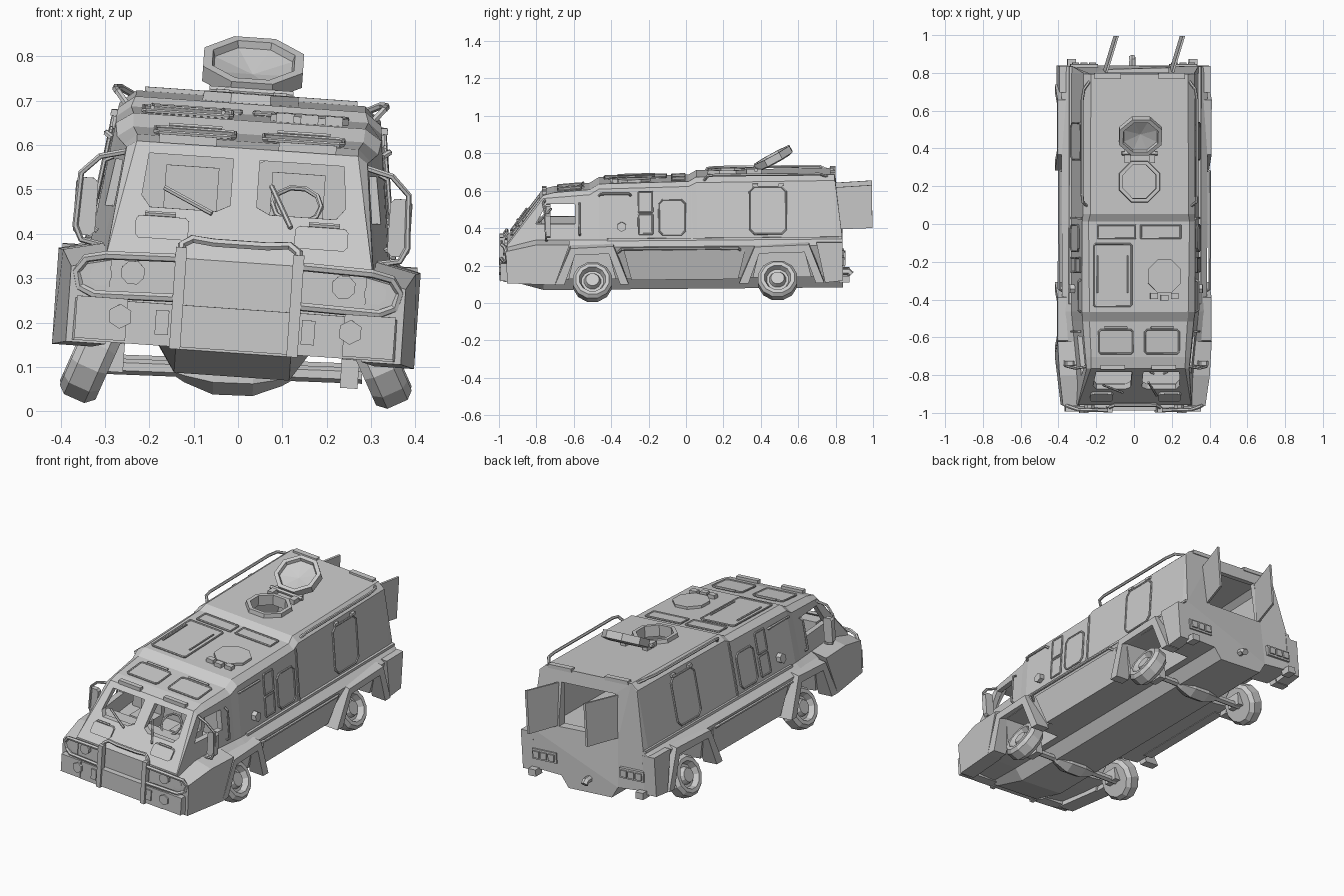
import bpy, bmesh
from math import sin, cos, pi, radians
from mathutils import Matrix, Vector

if "Cube" in bpy.data.objects:
    bpy.data.objects.remove(bpy.data.objects["Cube"])

# The whole body leans slightly on its suspension
LEAN = (Matrix.Translation((-0.02, 0, 0)) @ Matrix.Rotation(radians(4), 4, 'Y')
        @ Matrix.Rotation(radians(0.5), 4, 'X'))


def add(name, bm, mirror=False, M=LEAN):
    bmesh.ops.remove_doubles(bm, verts=bm.verts, dist=1e-5)
    if mirror:
        d = bmesh.ops.duplicate(bm, geom=bm.verts[:] + bm.edges[:] + bm.faces[:])['geom']
        for v in d:
            if isinstance(v, bmesh.types.BMVert):
                v.co.x *= -1
    bmesh.ops.recalc_face_normals(bm, faces=bm.faces)
    me = bpy.data.meshes.new(name)
    bm.to_mesh(me)
    bm.free()
    me.transform(M)
    ob = bpy.data.objects.new(name, me)
    bpy.context.collection.objects.link(ob)
    return ob


def skin(bm, rings, caps=True, loop=False):
    R = [[bm.verts.new(p) for p in r] for r in rings]
    n = len(R[0])
    for i in range(len(R) if loop else len(R) - 1):
        a, b = R[i], R[(i + 1) % len(R)]
        for k in range(n):
            bm.faces.new((a[k], a[(k + 1) % n], b[(k + 1) % n], b[k]))
    if caps and not loop:
        bm.faces.new(R[0])
        bm.faces.new(R[-1])


def plate(name, pts, place, h0, h1, mirror=False):
    bm = bmesh.new()
    skin(bm, [[place(u, v, h) for u, v in pts] for h in (h0, h1)])
    return add(name, bm, mirror)


def tube(name, pts, r, mirror=False, loop=False, n=6, M=LEAN):
    P, rings = [Vector(p) for p in pts], []
    for i, p in enumerate(P):
        a = P[i - 1] if i or loop else p
        b = P[(i + 1) % len(P)] if i < len(P) - 1 or loop else p
        t = ((p - a).normalized() + (b - p).normalized()).normalized()
        s = t.orthogonal() if not rings else s - t * s.dot(t)
        s.normalize()
        q = t.cross(s)
        rings.append([p + r * (s * cos(2 * pi * k / n) + q * sin(2 * pi * k / n)) for k in range(n)])
    bm = bmesh.new()
    skin(bm, rings, loop=loop)
    return add(name, bm, mirror, M)


def lathe(name, prof, n, M):
    bm = bmesh.new()
    skin(bm, [[(x, r * cos(2 * pi * (k + .5) / n), r * sin(2 * pi * (k + .5) / n)) for k in range(n)]
              for r, x in prof], caps=False)
    bmesh.ops.dissolve_degenerate(bm, dist=1e-5, edges=bm.edges)
    return add(name, bm, M=M)


def box(name, x0, x1, y0, y1, z0, z1, mirror=False):
    return plate(name, rect(x0, x1, y0, y1), lambda u, v, h: (u, v, h), z0, z1, mirror)


def rect(a, b, c, d, k=0):
    if not k:
        return [(a, c), (b, c), (b, d), (a, d)]
    return [(a + k, c), (b - k, c), (b, c + k), (b, d - k), (b - k, d), (a + k, d), (a, d - k), (a, c + k)]


def ngon(u, v, r, n, s=1):
    return [(u + r * cos(2 * pi * (k + .5) / n), v + s * r * sin(2 * pi * (k + .5) / n)) for k in range(n)]


# Placement on the body surfaces
ROOF = [(-.955, .345), (-.76, .60), (-.70, .615), (-.51, .63), (-.46, .66), (.02, .67), (.06, .693), (.9, .70)]


def roof(u, v, h):
    for (a, za), (b, zb) in zip(ROOF, ROOF[1:]):
        if a <= v <= b:
            return (u, v, za + (zb - za) * (v - a) / (b - a) + h)


def side(u, v, h):
    return (.338 - (v - .37) * .14 - max(0, -.46 - u) * .1 + h, u, v)


def front(u, v, h): return (u, -.955 + (v - .345) * .765 - h, v)
def flat_x(u, v, h): return (h, u, v)
def flat_y(u, v, h): return (u, h, v)


def hull(name, rows, rake=0):
    bm, rings = bmesh.new(), []
    for i, (y, half) in enumerate(rows):
        rk = rake if i == len(rows) - 1 else 0
        pts = half + [(-x, z) for x, z in half[::-1]]
        rings.append([(x, y - rk * max(0, z - .36), z) for x, z in pts])
    skin(bm, rings)
    return add(name, bm)


# Armoured body with keel, hollowed and cut for windows, hatch, wheel wells and rear door
KEEL = [(.13, .085), (.17, .145), (.33, .155)]
body = hull('body', [
    (-.955, [(.13, .14), (.17, .15), (.31, .165), (.31, .30), (.305, .33), (.302, .335), (.30, .345)]),
    (-.76, KEEL + [(.345, .33), (.308, .365), (.272, .585), (.25, .60)]),
    (-.70, KEEL + [(.355, .33), (.314, .365), (.278, .59), (.25, .615)]),
    (-.51, KEEL + [(.375, .33), (.333, .365), (.295, .605), (.26, .63)]),
    (-.46, KEEL + [(.383, .33), (.338, .365), (.30, .635), (.262, .66)]),
    (.02, KEEL + [(.387, .33), (.338, .365), (.30, .645), (.268, .67)]),
    (.06, KEEL + [(.387, .33), (.338, .365), (.297, .665), (.26, .693)]),
    (.80, KEEL + [(.387, .33), (.338, .365), (.295, .67), (.258, .70)]),
    (.84, KEEL + [(.38, .33), (.336, .365), (.293, .665), (.256, .697)])], rake=.12)
WELLS = {'front': (-.5, .15), 'rear': (.515, .18)}
cutters = [hull('cavity', [
    (-.86, [(.27, .34), (.27, .42), (.24, .435)]),
    (-.735, [(.285, .34), (.25, .555), (.235, .575)]),
    (-.5, [(.305, .345), (.27, .58), (.24, .605)]),
    (-.43, [(.31, .345), (.27, .62), (.245, .637)]),
    (.78, [(.31, .345), (.27, .645), (.24, .675)])]),
    plate('hatch_cut', ngon(0, .23, .095, 8), lambda u, v, h: (u, v, h), .6, .8),
    plate('door_cut', [(-.175, .40), (.175, .40), (.16, .63), (-.16, .63)], flat_y, .7, .9),
    plate('cab_window_cut', [(-.80, .45), (-.59, .45), (-.59, .555), (-.74, .555)], flat_x, -.5, .5)]
cutters += [plate('windshield_cut', [(s * .03, .47), (s * .06, .455), (s * .21, .455), (s * .23, .48),
            (s * .22, .575), (s * .03, .575)], front, -.1, .1) for s in (1, -1)]
for y, w in WELLS.values():
    pts = [(y - w, .05), (y - w + .06, .30), (y + w - .06, .30), (y + w, .05)]
    cutters += [plate('well_cut', pts, flat_x, a, b) for a, b in ((.21, .5), (-.5, -.21))]
for c in cutters:
    m = body.modifiers.new('cut', 'BOOLEAN')
    m.operation, m.solver, m.object = 'DIFFERENCE', 'EXACT', c
me = bpy.data.meshes.new_from_object(body.evaluated_get(bpy.context.evaluated_depsgraph_get()))
body.modifiers.clear()
body.data = me
for c in cutters:
    bpy.data.objects.remove(c)
box('cab_partition', -.285, .285, -.50, -.485, .34, .60)


# Fender flares and front corners
def flare(u, v, h):
    return (.409 + h - max(0, -.72 - u) * .13, u, v + (.02 if h < 0 and v > .25 else 0))


for k, (y, w) in WELLS.items():
    plate(k + '_fender', [(y - w - .05, .13), (y - w + .035, .325), (y + w - .035, .335), (y + w + .045, .13),
          (y + w, .13), (y + w - .06, .295), (y - w + .06, .29), (y - w, .13)], flare, -.08, 0, True)
plate('front_corner', [(-.955, .14), (-.96, .31), (-.80, .345), (-.62, .345), (-.70, .13)], flare, -.09, 0, True)
plate('rear_skirt', [(.745, .13), (.70, .325), (.84, .325), (.84, .14)], flare, -.08, -.008, True)
plate('belt_strip', rect(-.42, .838, .36, .372), side, -.01, .012, True)
plate('sill', [(-.29, .15), (-.33, .31), (.32, .31), (.28, .15)],
      lambda u, v, h: (h + (v - .3) * .2, u, v), .33, .385, True)
tube('step_rail', [(.37, -.36, .30), (.40, -.34, .32), (.40, .28, .32), (.37, .30, .30)], .008, True)

# Bumper, bull bar, lamps
plate('bumper', [(-.375, -.93), (-.36, -.965), (-.24, -.985), (.24, -.985), (.36, -.965), (.375, -.93)],
      lambda u, v, h: (u, v, h), .145, .24)
box('bumper_end', .245, .36, -.99, -.95, .15, .245, True)
plate('fog_lamp', ngon(.26, .205, .028, 6), flat_y, -.998, -.97, True)
plate('headlight', ngon(.238, .305, .028, 8), flat_y, -.975, -.93, True)
plate('outer_headlight', ngon(.31, .295, .026, 8), flat_y, -.96, -.92, True)
box('tow_bracket', .15, .18, -.992, -.97, .17, .225, True)
box('bar_upright', .12, .145, -.995, -.965, .14, .37, True)
tube('bar_hoop', [(-.132, -.98, .34), (-.132, -.965, .375), (-.11, -.955, .39), (-.06, -.955, .385), (.06, -.955, .385),
                  (.11, -.955, .39), (.132, -.965, .375), (.132, -.98, .34)], .01)
tube('brush_guard', [(.13, -.985, .345), (.30, -.98, .34), (.345, -.965, .33), (.365, -.955, .30), (.355, -.955, .265),
                     (.32, -.97, .25), (.13, -.985, .255)], .01, True)

# Windshield details and cab interior
plate('front_vent', rect(.12, .24, .385, .435, .008), front, -.005, .012, True)
tube('vent_hinge', [front(.15, .44, .014), front(.22, .44, .014)], .006, True)
for a, b in (((-.18, .50), (-.07, .45)), ((.06, .52), (.11, .43))):
    tube('wiper', [front(*a, .012), front(*b, .015)], .006)
box('visor_lights', .07, .20, -.765, -.74, .60, .62, True)
box('dashboard', -.25, .25, -.84, -.77, .34, .45)
for s in (-1, 1):
    box('seat', s * .12 - .06, s * .12 + .06, -.68, -.56, .34, .40)
    box('seat_back', s * .12 - .06, s * .12 + .06, -.58, -.55, .40, .55)
tube('steering_wheel', [(.12 + .055 * cos(k * pi / 5), -.755 + .04 * sin(k * pi / 5), .48 + .04 * sin(k * pi / 5))
                        for k in range(10)], .006, loop=True)

# Mirrors
plate('mirror', rect(.33, .38, .38, .51, .01), flat_y, -.745, -.72, True)
tube('mirror_arm', [(.27, -.75, .575), (.33, -.76, .56), (.37, -.75, .52), (.375, -.745, .40), (.36, -.745, .37),
                    (.31, -.74, .36)], .007, True)
tube('cab_handle', [side(-.565, .39, 0), side(-.565, .40, .018), side(-.565, .55, .018), side(-.565, .56, 0)], .006, True)


# Side doors, firing ports and boxes
def framed(name, a, b, c, d, k, place=side, mirror=True):
    pts = rect(a, b, c, d, k)
    plate(name, pts, place, -.01, .006, mirror)
    tube(name + '_frame', [place(u, v, .006) for u, v in pts], .005, mirror, True)


framed('rear_side_door', .345, .54, .39, .64, .025)
framed('mid_side_door', -.14, .0, .39, .575, .02)
framed('upper_port', -.25, -.175, .51, .62, .004)
framed('lower_port', -.25, -.175, .395, .50, .004)
plate('side_box', ngon(-.34, .435, .026, 6), side, -.01, .025, True)
plate('side_seam', rect(.03, .04, .37, .645), side, -.01, .006, True)
for y in (.36, .5):
    plate('side_hinge', rect(y, y + .03, .643, .657), side, 0, .014, True)
tube('cab_roof_rail', [side(-.46, .60, 0), side(-.45, .61, .015), side(-.30, .61, .015), side(-.29, .60, 0)], .007, True)
tube('roof_rail', [(.275, .10, .67), (.30, .12, .70), (.305, .16, .705), (.305, .66, .705), (.295, .72, .705),
                   (.265, .76, .69)], .008, True)

# Roof equipment
for x in (-.12, .125):
    framed('cab_roof_hatch', x - .09, x + .09, -.68, -.555, .01, roof, False)
    tube('cab_hatch_hinge', [roof(x - .06, -.545, .01), roof(x + .06, -.545, .01)], .007)
framed('roof_hatch', -.24, -.04, -.43, -.10, .008, roof, False)
for x in (-.22, -.06):
    tube('roof_hatch_rod', [roof(x, -.36, .012), roof(x, -.16, .012)], .005)
framed('left_roof_panel', -.22, -.02, -.07, .0, .002, roof, False)
framed('right_roof_panel', .01, .22, -.07, .0, .002, roof, False)
plate('round_cover', ngon(.135, -.27, .095, 8), roof, -.01, .014)
for x, y in ((.08, -.375), (.135, -.385), (.19, -.375)):
    box('periscope', x - .02, x + .02, y - .015, y + .015, .655, .682)
bm = bmesh.new()
skin(bm, [[(u, v, z) for r, z in ((.095, .68), (.12, .68), (.115, .715), (.095, .715))
           for u, v in [ngon(0, .23, r, 8)[k]]] for k in range(8)], loop=True)
add('hatch_ring', bm)

# Open dished hatch lid
A, bm = radians(28), bmesh.new()
skin(bm, [[(u, .375 + v * cos(A) - h * sin(A), .712 + v * sin(A) + h * cos(A)) for u, v in ngon(0, .115, r, 8, .95)]
          for r, h in ((.09, -.02), (.122, -.012), (.122, .026), (.10, .026), (.095, .01), (.001, -.01))])
add('hatch_lid', bm)
tube('hatch_hinge', [(-.095, .38, .715), (.095, .38, .715)], .011)
box('hinge_block', .05, .08, .33, .41, .69, .72, True)
box('rear_roof_lip', .10, .24, .775, .805, .69, .71, True)

# Open rear doors, tail lamps, hitch and hooks
for x in (-.172, .18):
    plate('rear_door', [(0, .40), (1, .41), (1, .64), (0, .625)],
          lambda u, v, h: (x + .06 * u + h, .80 + .2 * u, v), -.006, .006)
for k in range(3):
    box('tail_lamp', .20 + .045 * k, .235 + .045 * k, .83, .856, .215, .25, True)
box('tail_lamp_panel', .19, .335, .83, .848, .205, .26, True)
tube('hitch', [(0, .82, .16), (0, .87, .16), (0, .885, .145)], .018)
box('rear_hook', .30, .345, .82, .875, .125, .16, True)

# Axles and cambered wheels
TYRE = [(0, -.045), (.09, -.045), (.108, -.025), (.108, .025), (.092, .042), (.072, .042), (.06, .012), (.046, .012),
        (.036, .036), (0, .036)]
AXLE = [(0, -.29), (.018, -.29), (.018, -.13), (.03, -.11), (.055, -.045), (.055, .045), (.03, .11), (.018, .13),
        (.018, .29), (0, .29)]
for k, y, z in (('front', -.5, .111), ('rear', .49, .12)):
    lathe(k + '_axle', AXLE, 6, Matrix.Translation((-.01, y, z - .02)) @ Matrix.Rotation(radians(2.2), 4, 'Y'))
    for s in (1, -1):
        M = (Matrix.Translation((-.005 + s * .322, y, z + (.013 if s < 0 else 0)))
             @ Matrix.Rotation(radians(-24 * s), 4, 'Y') @ Matrix.Scale(s, 4, (1, 0, 0)))
        w = lathe(k + '_wheel', TYRE, 12, M)
        if s < 0:
            w.data.flip_normals()
    box(k + '_hub', .245, .285, y - .04, y + .04, .075, .14, True)
